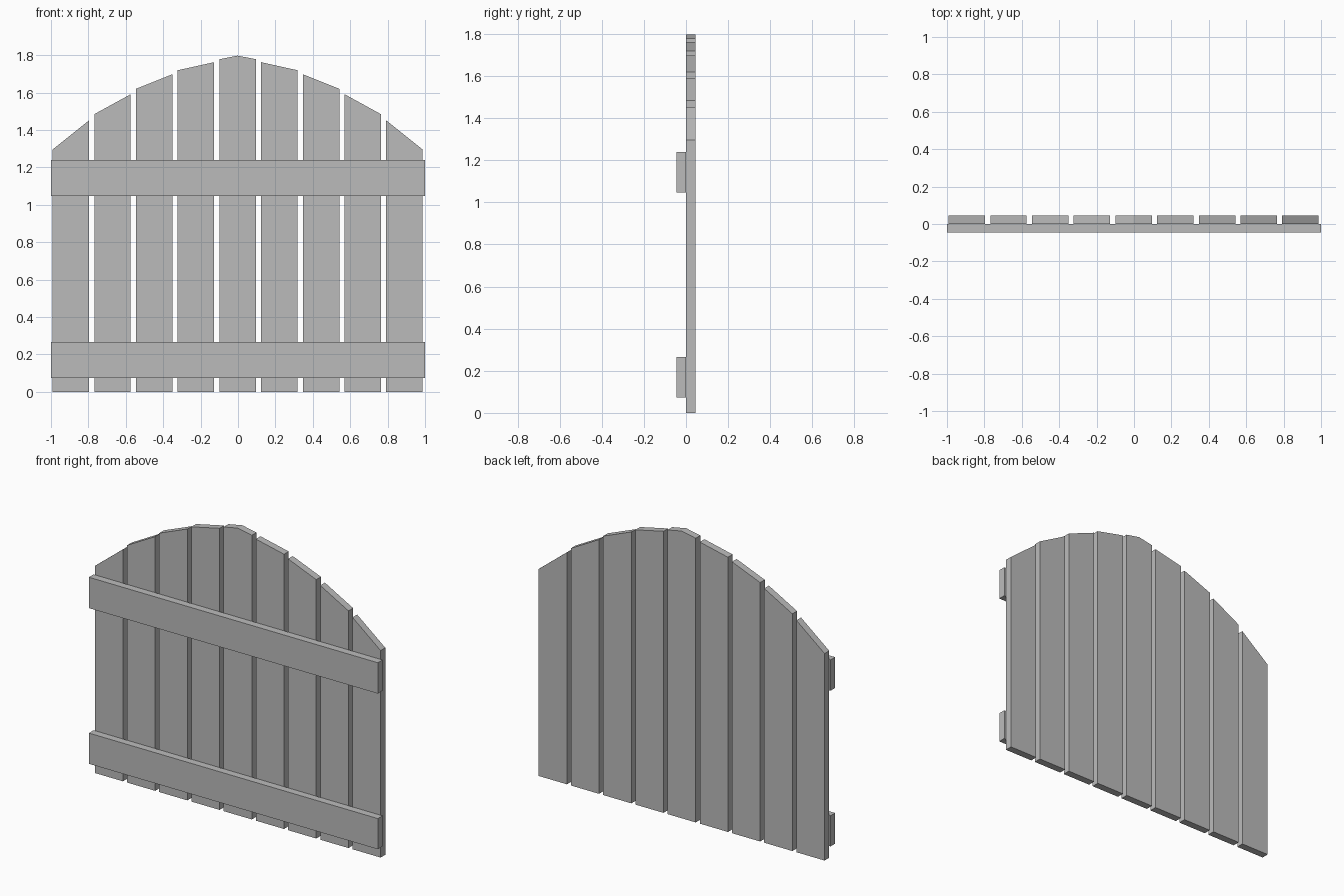
import bpy

cube = bpy.data.objects.get("Cube")
if cube:
    bpy.data.objects.remove(cube, do_unlink=True)

wood = bpy.data.materials.new("plain grey")
wood.use_nodes = True
grey = (0.5, 0.5, 0.5, 1)
wood.diffuse_color = grey
wood.node_tree.nodes["Principled BSDF"].inputs["Base Color"].default_value = grey


def board(name, outline, y0, y1):
    """Extrude an (x, z) outline, counter-clockwise from the front, in y."""
    n = len(outline)
    verts = [(x, y, z) for y in (y0, y1) for x, z in outline]
    faces = [tuple(range(n)), tuple(reversed(range(n, 2 * n)))]
    faces += [(i, i + n, (i + 1) % n + n, (i + 1) % n) for i in range(n)]
    mesh = bpy.data.meshes.new(name)
    mesh.from_pydata(verts, [], faces)
    mesh.materials.append(wood)
    obj = bpy.data.objects.new(name, mesh)
    bpy.context.collection.objects.link(obj)


# Upright planks: (inner, outer) top heights, from the middle outwards
PITCH, HALF, DEPTH = 0.223, 0.0975, 0.046
tops = [(1.778, 1.778), (1.762, 1.719), (1.698, 1.62), (1.591, 1.484), (1.451, 1.295)]
for i in range(-4, 5):
    inner, outer = tops[abs(i)]
    left, right = (inner, outer) if i > 0 else (outer, inner)
    x = i * PITCH - 0.002
    outline = [(x - HALF, 0), (x + HALF, 0), (x + HALF, right), (x - HALF, left)]
    if i == 0:
        outline.insert(3, (x, 1.797))  # peak of the middle plank
    board(f"plank_{i + 5}", outline, 0, DEPTH)

# Horizontal rails across the front
for name, z0, z1 in (("lower_rail", 0.073, 0.265), ("upper_rail", 1.047, 1.24)):
    board(name, [(-1, z0), (1, z0), (1, z1), (-1, z1)], -DEPTH, 0)
